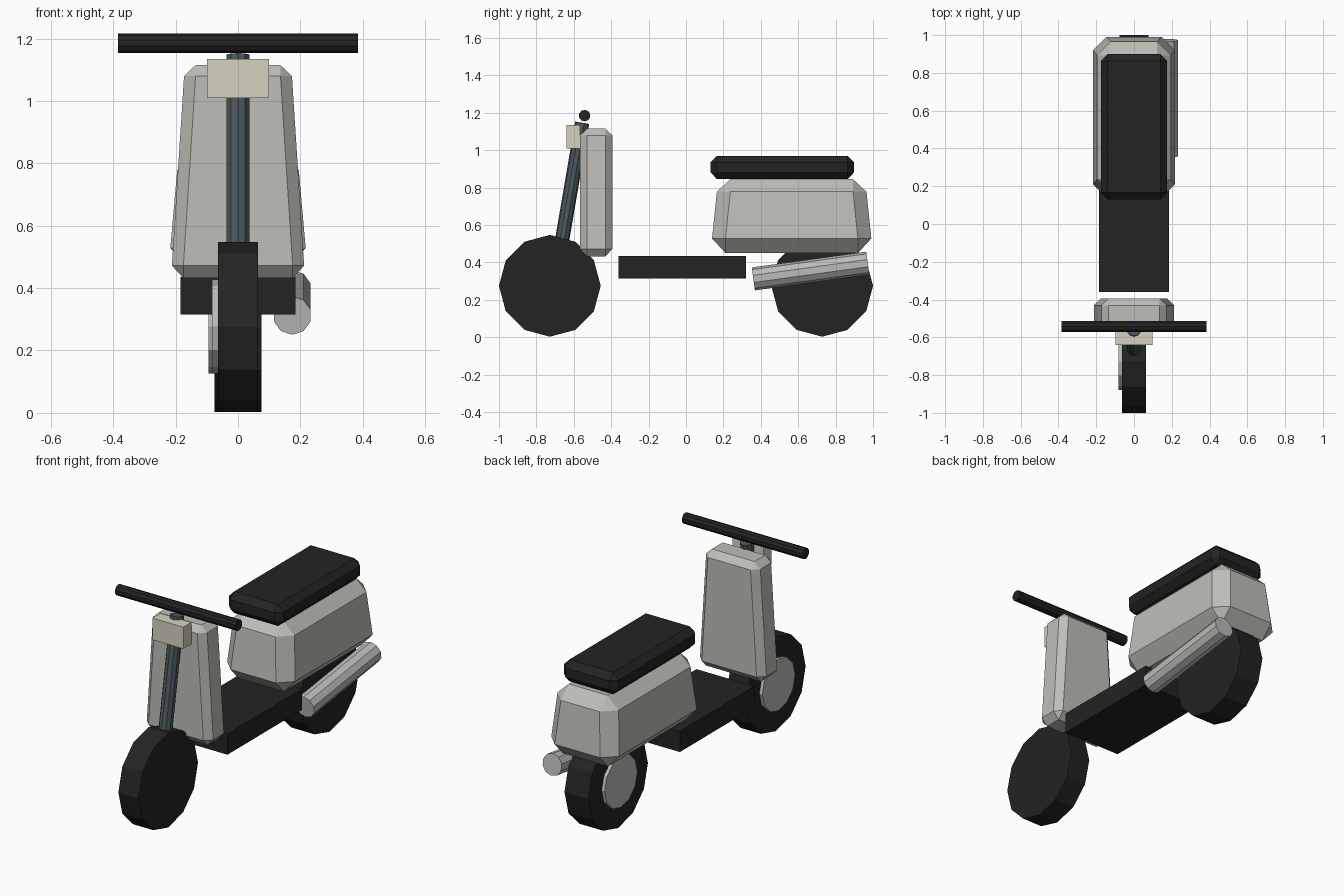
import bpy, bmesh
from math import pi
from mathutils import Vector, Matrix

cube = bpy.data.objects.get("Cube")
if cube:
    bpy.data.objects.remove(cube, do_unlink=True)


def material(name, r, g, b):
    m = bpy.data.materials.new(name)
    m.use_nodes = True
    m.diffuse_color = (r, g, b, 1)
    m.node_tree.nodes["Principled BSDF"].inputs["Base Color"].default_value = (r, g, b, 1)
    return m


BODY = material("body_grey", 0.52, 0.52, 0.48)
METAL = material("metal_grey", 0.5, 0.5, 0.48)
BLACK = material("black_rubber", 0.017, 0.017, 0.017)
STEEL = material("dark_steel", 0.07, 0.1, 0.105)
LAMP = material("lamp_cream", 0.68, 0.65, 0.53)


def finish(name, bm, mat):
    bmesh.ops.recalc_face_normals(bm, faces=bm.faces)
    mesh = bpy.data.meshes.new(name)
    bm.to_mesh(mesh)
    bm.free()
    mesh.materials.append(mat)
    bpy.context.collection.objects.link(bpy.data.objects.new(name, mesh))


def box(name, low, high, mat):
    bm = bmesh.new()
    bmesh.ops.create_cube(bm, size=1)
    low, high = Vector(low), Vector(high)
    for v in bm.verts:
        v.co = (low + high) / 2 + v.co * (high - low)
    finish(name, bm, mat)


def rod(name, start, end, radius, sides, mat):
    """Capped prism between two points, with a corner at its underside."""
    start, end = Vector(start), Vector(end)
    axis = (end - start).normalized()
    side = axis.cross(Vector((0, 0, 1))).normalized()
    down = side.cross(axis) * -1
    turn = Matrix((down, axis.cross(down), axis)).transposed().to_4x4()
    bm = bmesh.new()
    bmesh.ops.create_cone(bm, cap_ends=True, segments=sides, radius1=radius,
                          radius2=radius, depth=(end - start).length)
    # Put a corner of the ring exactly on the local x axis
    first = min((v.co.to_2d().angle_signed(Vector((1, 0))) % (2 * pi / sides)
                 for v in bm.verts))
    bmesh.ops.rotate(bm, verts=bm.verts, matrix=Matrix.Rotation(-first, 3, "Z"))
    bm.transform(Matrix.Translation((start + end) / 2) @ turn)
    finish(name, bm, mat)


def chamfered_box(name, y, levels, bottom, top, cut, mat):
    """Tapered box with every edge chamfered, from four heights and two half sizes."""
    bm = bmesh.new()
    z0, z1, z2, z3 = levels
    for z_end, z_side, (hx, hy) in ((z0, z1, bottom), (z3, z2, top)):
        for sx in (-1, 1):
            for sy in (-1, 1):
                bm.verts.new((sx * (hx - cut), y + sy * (hy - cut), z_end))
                bm.verts.new((sx * hx, y + sy * (hy - cut), z_side))
                bm.verts.new((sx * (hx - cut), y + sy * hy, z_side))
    bmesh.ops.convex_hull(bm, input=bm.verts)
    bmesh.ops.dissolve_limit(bm, angle_limit=0.02, verts=bm.verts, edges=bm.edges)
    finish(name, bm, mat)


# Wheels, each with a hub disc on the right side
for place, y, half in (("front", -0.728, 0.064), ("rear", 0.728, 0.076)):
    rod(place + "_wheel", (-half, y, 0.275), (half, y, 0.275), 0.272, 12, BLACK)
    rod(place + "_hub", (-half - 0.019, y, 0.277), (0, y, 0.277), 0.15, 12, METAL)

# Steering
rod("steering_column", (0, -0.7, 0.3), (0, -0.555, 1.147), 0.038, 10, STEEL)
rod("handlebar", (-0.385, -0.542, 1.185), (0.385, -0.542, 1.185), 0.031, 10, BLACK)
box("headlight", (-0.099, -0.64, 1.01), (0.099, -0.567, 1.135), LAMP)

# Bodywork
chamfered_box("leg_shield", -0.48, (0.432, 0.472, 1.08, 1.115),
              (0.212, 0.086), (0.173, 0.086), 0.037, BODY)
box("footboard", (-0.185, -0.36, 0.315), (0.185, 0.32, 0.435), BLACK)
chamfered_box("rear_body", 0.565, (0.45, 0.528, 0.778, 0.845),
              (0.217, 0.426), (0.195, 0.4), 0.072, BODY)
chamfered_box("seat", 0.515, (0.845, 0.882, 0.935, 0.97),
              (0.175, 0.384), (0.175, 0.384), 0.035, BLACK)

# Exhaust
rod("exhaust", (0.174, 0.36, 0.312), (0.174, 0.972, 0.396), 0.062, 10, METAL)
